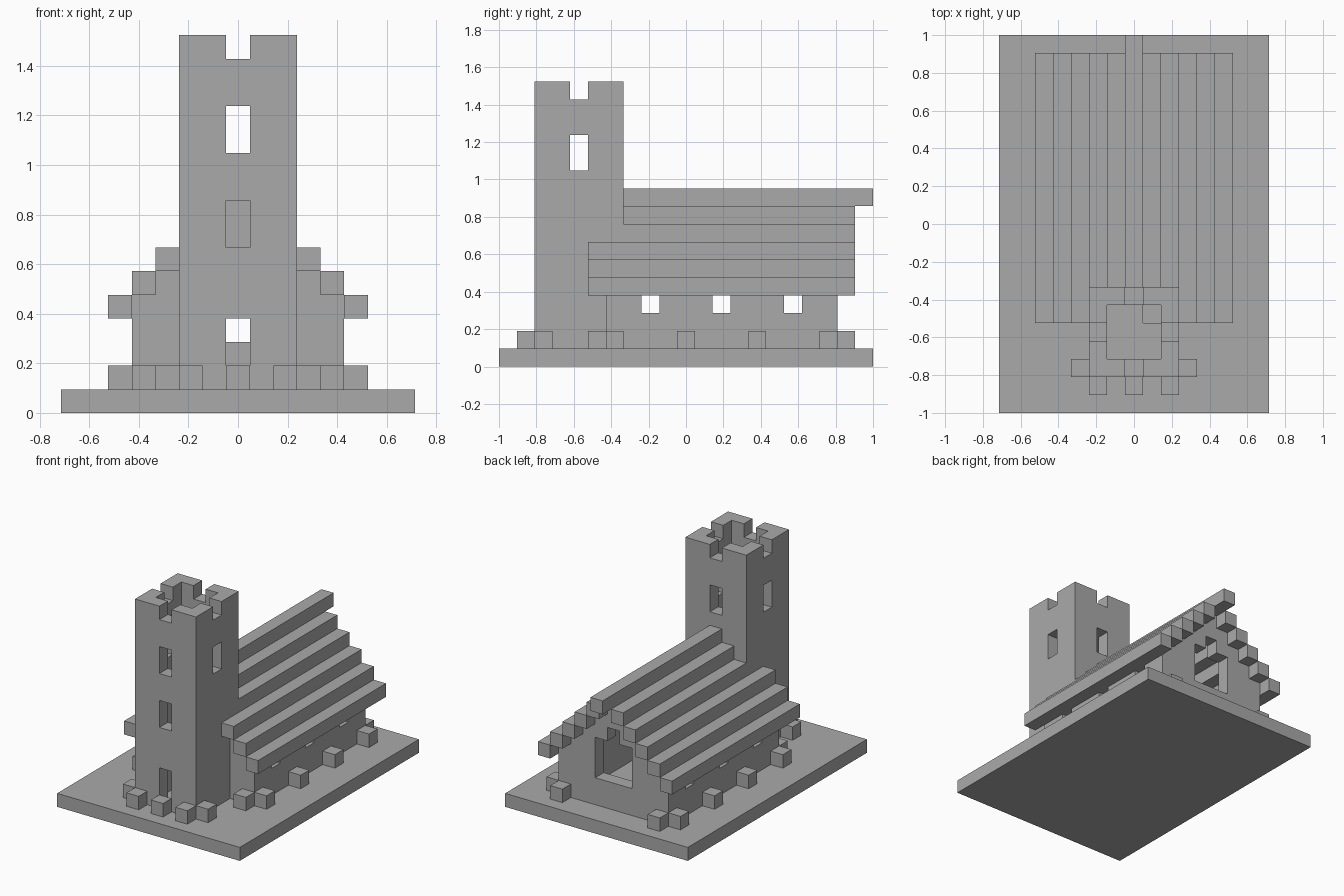
import bpy, bmesh
from itertools import product
from mathutils import Vector

if "Cube" in bpy.data.objects:
    bpy.data.objects.remove(bpy.data.objects["Cube"], do_unlink=True)

U = 2 / 21  # edge length of one building block

stone = bpy.data.materials.new("stone_grey")
stone.use_nodes = True
stone.diffuse_color = (0.4, 0.4, 0.4, 1)
stone.node_tree.nodes["Principled BSDF"].inputs["Base Color"].default_value = (0.4, 0.4, 0.4, 1)


def cells(box):
    """All block cells in a box given as inclusive (first, last) ranges on x, y, z."""
    return set(product(*[range(a, b + 1) for a, b in box]))


def solid(name, add, cut=()):
    """Join boxes of blocks, carve the cut boxes, and keep only the outer skin."""
    filled = set().union(*map(cells, add)) - set().union(*map(cells, cut))
    bm = bmesh.new()
    verts = {}

    def vert(p):
        key = tuple(round(c * 2) for c in p)
        if key not in verts:
            verts[key] = bm.verts.new(p * U)
        return verts[key]

    for cell in filled:
        centre = Vector(cell) + Vector((0, 0, 0.5))
        for axis, side in product(range(3), (-1, 1)):
            n = Vector((0, 0, 0))
            n[axis] = side
            if tuple(int(c + d) for c, d in zip(cell, n)) in filled:
                continue
            a = Vector((0, 0, 0))
            a[(axis + 1) % 3] = 1
            b = n.cross(a)
            corners = (a + b, b - a, -a - b, a - b)
            bm.faces.new([vert(centre + (n + c) / 2) for c in corners])
    bm.normal_update()
    bmesh.ops.dissolve_limit(bm, angle_limit=0.01, verts=bm.verts[:], edges=bm.edges[:])
    mesh = bpy.data.meshes.new(name)
    bm.to_mesh(mesh)
    bm.free()
    mesh.materials.append(stone)
    obj = bpy.data.objects.new(name, mesh)
    bpy.context.collection.objects.link(obj)
    return obj


# Ground slab
solid("ground_slab", [((-7, 7), (-10, 10), (0, 0))])

# Hollow tower with lookout floor, hatch, battlements, belfry windows and door
solid("tower",
      [((-2, 2), (-8, -4), (1, 15))],
      [((-1, 1), (-7, -5), (1, 12)),      # shaft
       ((-1, 1), (-7, -5), (14, 15)),     # lookout
       ((1, 1), (-5, -5), (13, 13)),      # hatch
       ((0, 0), (-8, -4), (15, 15)),      # battlement gaps
       ((-2, 2), (-6, -6), (15, 15)),
       ((0, 0), (-8, -4), (11, 12)),      # belfry windows
       ((-2, 2), (-6, -6), (11, 12)),
       ((0, 0), (-8, -8), (7, 8)),        # front window
       ((0, 0), (-8, -4), (1, 3))])       # doorway into the nave

# Nave: side walls and stepped gables
walls = [((s * 4, s * 4), (-4, 8), (1, 4)) for s in (-1, 1)]
for y in (-4, 8):
    walls.append(((-4, 4), (y, y), (1, 4)))
    walls += [((k - 4, 4 - k), (y, y), (4 + k, 4 + k)) for k in range(1, 5)]
side_windows = [((-4, 4), (y, y), (3, 3)) for y in (-2, 2, 6)]
arched_window = [((-1, 1), (8, 8), (3, 5)), ((0, 0), (8, 8), (6, 6))]
tower_seat = [((-2, 2), (-4, -4), (1, 9))]
solid("nave", walls, side_windows + arched_window + tower_seat)

# Stepped roof beams, the upper ones ending at the tower
for k in range(5):
    start = -5 if k < 3 else -3
    for side, s in (("left", 1), ("right", -1)):
        x = s * (5 - k)
        solid(f"roof_beam_{side}_{k + 1}", [((x, x), (start, 9), (4 + k, 4 + k))])
solid("roof_ridge", [((0, 0), (-3, 10), (9, 9))])

# Shrubs around the walls
spots = [(0, -9)]
for s in (-1, 1):
    spots += [(s * 2, -9), (s * 3, -8), (s * 4, -5), (s * 4, 9)]
    spots += [(s * 5, y) for y in range(-4, 9, 4)]
for i, (x, y) in enumerate(spots):
    solid(f"shrub_{i + 1}", [((x, x), (y, y), (1, 1))])
